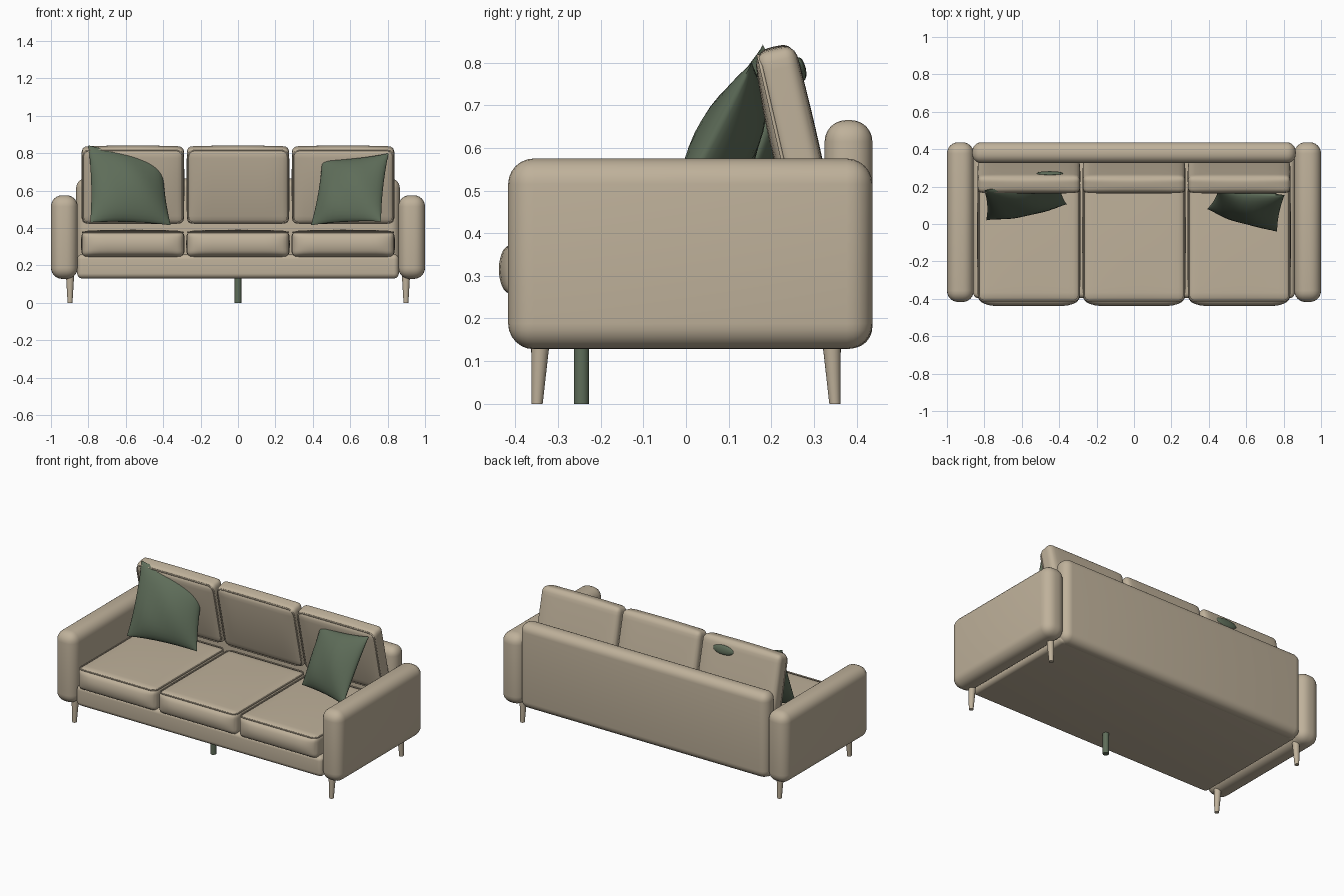
import bpy, bmesh, math
from mathutils import Vector, Matrix

old = bpy.data.objects.get("Cube")
if old:
    bpy.data.objects.remove(old, do_unlink=True)


def material(name, rgb):
    m = bpy.data.materials.new(name)
    m.use_nodes = True
    m.diffuse_color = (*rgb, 1)
    m.node_tree.nodes["Principled BSDF"].inputs["Base Color"].default_value = (*rgb, 1)
    return m


BEIGE = material("beige fabric", (0.52, 0.44, 0.325))
GREEN = material("green fabric", (0.112, 0.152, 0.1))


def finish(name, bm, mat, smooth=50):
    bmesh.ops.recalc_face_normals(bm, faces=bm.faces)
    me = bpy.data.meshes.new(name)
    bm.to_mesh(me)
    bm.free()
    me.materials.append(mat)
    ob = bpy.data.objects.new(name, me)
    bpy.context.collection.objects.link(ob)
    bpy.ops.object.select_all(action="DESELECT")
    ob.select_set(True)
    bpy.context.view_layer.objects.active = ob
    bpy.ops.object.shade_smooth_by_angle(angle=math.radians(smooth))
    return ob


def rounded_box(name, lo, hi, radius):
    lo, hi = Vector(lo), Vector(hi)
    bm = bmesh.new()
    bmesh.ops.create_cube(bm, size=1)
    for v in bm.verts:
        v.co = (lo + hi) / 2 + v.co * (hi - lo)
    bmesh.ops.bevel(bm, geom=bm.edges[:], offset=radius, segments=6,
                    profile=0.5, affect="EDGES")
    return finish(name, bm, BEIGE)


def cushion(name, half, radius, puff, matrix):
    """Rounded block whose faces swell; puff holds the swell at both x, -y, +y, +z."""
    half = Vector(half)
    bm = bmesh.new()
    bmesh.ops.create_cube(bm, size=2)
    bmesh.ops.subdivide_edges(bm, edges=bm.edges[:], cuts=17, use_grid_fill=True)
    for v in bm.verts:
        n = Vector(math.sin(c * math.pi / 2) for c in v.co)
        p = Vector(a * b for a, b in zip(n, half))
        q = Vector(max(-h + radius, min(h - radius, c)) for c, h in zip(p, half))
        if (p - q).length > 0:
            p = q + (p - q).normalized() * radius
        wx, wy, wz = (1 - c * c for c in n)
        p.x += puff[0] * n.x * wy * wz
        p.y += (puff[2] if n.y > 0 else puff[1]) * n.y * min(1, 2 * wx) * wz
        p.z += puff[3] * max(n.z, 0) * wx * wy
        v.co = p
    bm.transform(matrix)
    return finish(name, bm, BEIGE)


def piping(name, hx, hy, corner, matrix, thick):
    """Cord along a rounded rectangle in the local xy plane."""
    pts = []
    for k, (sx, sy) in enumerate([(1, 1), (-1, 1), (-1, -1), (1, -1)]):
        for i in range(7):
            a = (k + i / 6) * math.pi / 2
            pts.append(Vector((sx * (hx - corner) + corner * math.cos(a),
                               sy * (hy - corner) + corner * math.sin(a), 0)))
    bm = bmesh.new()
    rings = []
    for i, p in enumerate(pts):
        t = (pts[(i + 1) % len(pts)] - pts[i - 1]).normalized()
        out = Vector((t.y, -t.x, 0))
        rings.append([bm.verts.new(matrix @ (p + thick * (out * math.cos(j * math.pi / 3)
                      + Vector((0, 0, math.sin(j * math.pi / 3)))))) for j in range(6)])
    for i, r in enumerate(rings):
        s = rings[(i + 1) % len(rings)]
        for j in range(6):
            k = (j + 1) % 6
            bm.faces.new((r[j], r[k], s[k], s[j]))
    return finish(name, bm, BEIGE, 70)


def pillow(name, corners, thick, n=16):
    """Scatter pillow between corners: bottom right, bottom left, top left, top right."""
    a, b, c, d = map(Vector, corners)
    normal = (b - a + c - d).cross(d - a + c - b).normalized()
    bm = bmesh.new()
    for side in (1, -1):
        grid = []
        for i in range(n + 1):
            row = []
            for j in range(n + 1):
                u = math.sin((2 * i / n - 1) * math.pi / 2)
                v = math.sin((2 * j / n - 1) * math.pi / 2)
                h = max(0, (1 - u * u) * (1 - v * v)) ** 0.6
                fold = 1 + 0.06 * math.sin(5 * u + 3 * v)
                s = (1 + u * (1 - 0.05 * (1 - v * v))) / 2
                t = (1 + v * (1 - 0.05 * (1 - u * u))) / 2
                p = a.lerp(b, s).lerp(d.lerp(c, s), t)
                row.append(bm.verts.new(p + normal * side * thick * h * fold))
            grid.append(row)
        for i in range(n):
            for j in range(n):
                bm.faces.new((grid[i][j], grid[i + 1][j], grid[i + 1][j + 1], grid[i][j + 1]))
    bmesh.ops.remove_doubles(bm, verts=bm.verts, dist=0.0005)
    return finish(name, bm, GREEN, 60)


def leg(name, top, bottom, r_top, r_bottom, mat):
    top, bottom = Vector(top), Vector(bottom)
    bm = bmesh.new()
    bmesh.ops.create_cone(bm, cap_ends=True, segments=20, radius1=r_bottom,
                          radius2=r_top, depth=1)
    for v in bm.verts:
        p = bottom if v.co.z < 0 else top
        v.co = (p.x + v.co.x, p.y + v.co.y, p.z)
    return finish(name, bm, mat, 40)


# Frame: base, backrest and arms
rounded_box("base", (-0.86, -0.396, 0.13), (0.86, 0.40, 0.26), 0.028)
rounded_box("backrest", (-0.865, 0.325, 0.13), (0.865, 0.437, 0.665), 0.05)
for side, s in (("left", 1), ("right", -1)):
    rounded_box(side + "_arm", (min(s * 0.857, s), -0.417, 0.128),
                (max(s * 0.857, s), 0.437, 0.575), 0.06)
    # Tapered corner legs
    for end, e in (("front", -1), ("back", 1)):
        leg(f"{end}_{side}_leg", (s * 0.898, e * 0.341, 0.15),
            (s * 0.898, e * 0.349, 0), 0.022, 0.013, BEIGE)
leg("centre_leg", (0, -0.245, 0.15), (0, -0.245, 0), 0.018, 0.018, GREEN)

# Seat and back cushions with piped edges
for label, x in (("right", -0.562), ("middle", 0), ("left", 0.562)):
    seat = Matrix.Translation((x, -0.06, 0.315))
    cushion(label + "_seat_cushion", (0.273, 0.355, 0.07), 0.03,
            (0.004, 0.024, 0, 0.006), seat)
    piping(label + "_seat_piping", 0.269, 0.353, 0.035,
           seat @ Matrix.Translation((0, 0, 0.063)), 0.004)
    back = Matrix.Translation((x, 0.254, 0.63)) @ Matrix.Rotation(math.radians(13), 4, "X")
    cushion(label + "_back_cushion", (0.273, 0.048, 0.207), 0.029,
            (0.002, 0.012, 0.004, 0.006), back)
    piping(label + "_back_piping", 0.268, 0.2, 0.04,
           back @ Matrix.Translation((0, -0.04, 0)) @ Matrix.Rotation(math.pi / 2, 4, "X"),
           0.0045)

# Scatter pillows
pillow("right_pillow", [(-0.79, 0.02, 0.43), (-0.36, 0.105, 0.415),
                        (-0.405, 0.245, 0.785), (-0.80, 0.18, 0.842)], 0.075)
pillow("left_pillow", [(0.39, 0.08, 0.415), (0.765, -0.042, 0.435),
                       (0.805, 0.155, 0.8), (0.45, 0.18, 0.76)], 0.07)

# Pillow corner showing behind the right back cushion
bm = bmesh.new()
bmesh.ops.create_uvsphere(bm, u_segments=16, v_segments=8, radius=1)
bm.transform(Matrix.Translation((-0.45, 0.27, 0.785)) @ Matrix.Rotation(math.radians(13), 4, "X")
             @ Matrix.Diagonal((0.072, 0.011, 0.028, 1)))
finish("pillow_corner", bm, GREEN)
